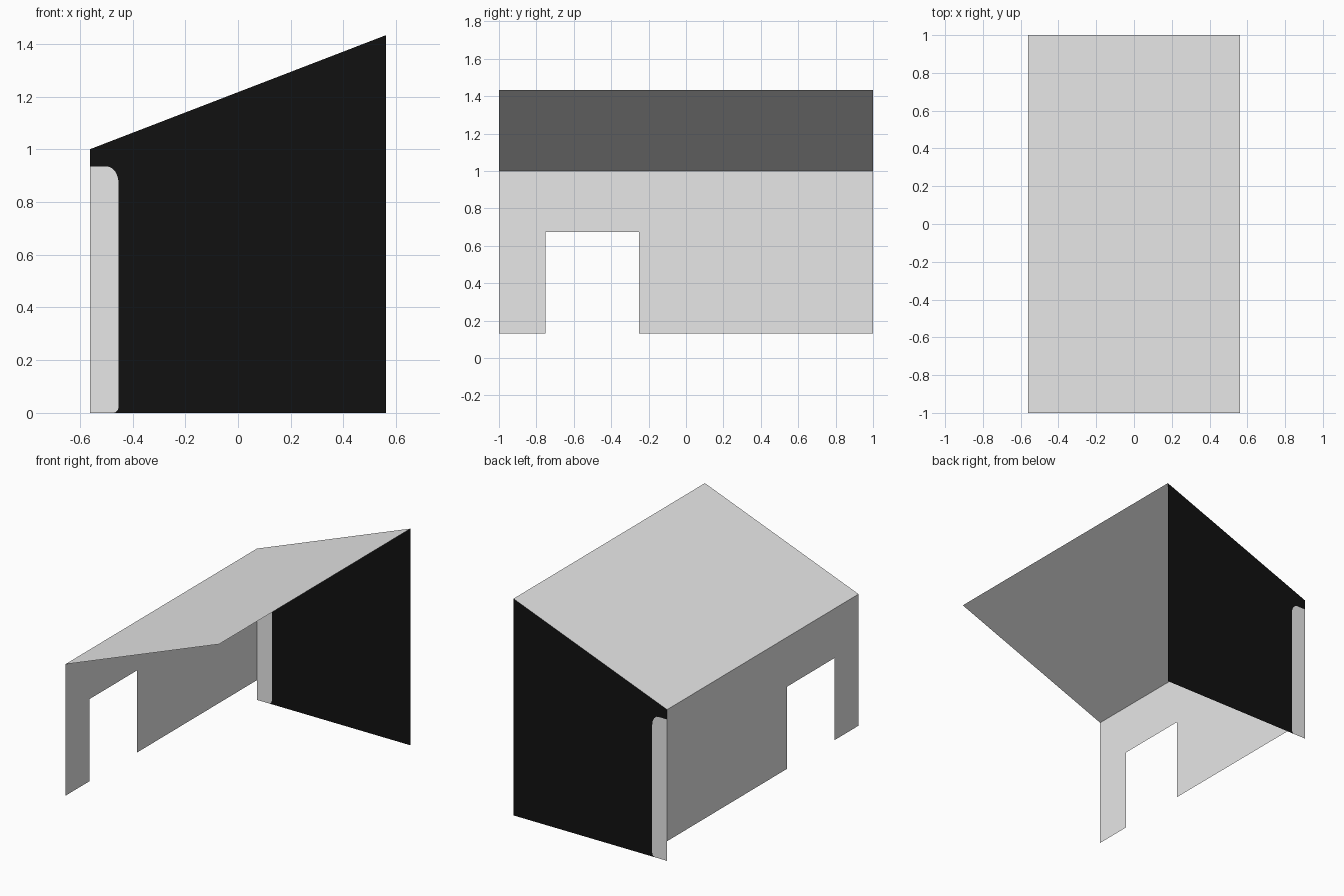
import bpy
import math

if "Cube" in bpy.data.objects:
    bpy.data.objects.remove(bpy.data.objects["Cube"])

W = 0.562          # half width
EAVE, RIDGE = 1.0, 1.433


def material(name, value):
    m = bpy.data.materials.new(name)
    m.diffuse_color = (value, value, value, 1)
    m.use_nodes = True
    m.node_tree.nodes["Principled BSDF"].inputs["Base Color"].default_value = m.diffuse_color
    return m


grey = material("light grey", 0.8)
black = material("black", 0.0055)


def sheet(name, outlines, mats):
    """Thin sheet made of flat outlines, one material per outline."""
    verts, faces, index = [], [], {}
    for outline in outlines:
        face = []
        for p in outline:
            key = tuple(round(c, 4) for c in p)
            if key not in index:
                index[key] = len(verts)
                verts.append(key)
            face.append(index[key])
        faces.append(face)
    mesh = bpy.data.meshes.new(name)
    mesh.from_pydata(verts, [], faces)
    for m in mats:
        mesh.materials.append(m)
    for i, poly in enumerate(mesh.polygons):
        poly.material_index = min(i, len(mats) - 1)
    obj = bpy.data.objects.new(name, mesh)
    bpy.context.collection.objects.link(obj)
    return obj


def arc(cx, cz, rx, rz, start, end, steps=6):
    """Quarter ellipse on the back wall plane."""
    pts = []
    for i in range(steps + 1):
        a = math.radians(start + (end - start) * i / steps)
        pts.append((cx + rx * math.cos(a), 1, cz + rz * math.sin(a)))
    return pts


# Sloping roof, facing up
sheet("roof", [[(-W, -1, EAVE), (W, -1, RIDGE), (W, 1, RIDGE), (-W, 1, EAVE)]], [grey])

# Side wall with a doorway, facing outwards
BASE, DOOR_TOP, DOOR_A, DOOR_B = 0.13, 0.673, -0.75, -0.25
profile = [(-1, BASE), (-1, EAVE), (1, EAVE), (1, BASE),
           (DOOR_B, BASE), (DOOR_B, DOOR_TOP), (DOOR_A, DOOR_TOP), (DOOR_A, BASE)]
sheet("side_wall", [[(-W, y, z) for y, z in reversed(profile)]], [grey])

# End wall: black panel with a round-cornered grey strip at its low edge
EDGE, TOP = -0.453, 0.935
border = (arc(EDGE - 0.02, 0.025, 0.02, 0.025, -90, 0)
          + arc(EDGE - 0.045, TOP - 0.065, 0.045, 0.065, 0, 90))
strip = [(-W, 1, 0)] + border + [(-W, 1, TOP)]
panel = ([(W, 1, 0), (W, 1, RIDGE), (-W, 1, EAVE), (-W, 1, TOP)]
         + border[::-1])
sheet("end_wall", [panel, strip], [black, grey])

# Make both end wall regions face the inside of the shelter
for poly in bpy.data.objects["end_wall"].data.polygons:
    if poly.normal.y > 0:
        poly.flip()
